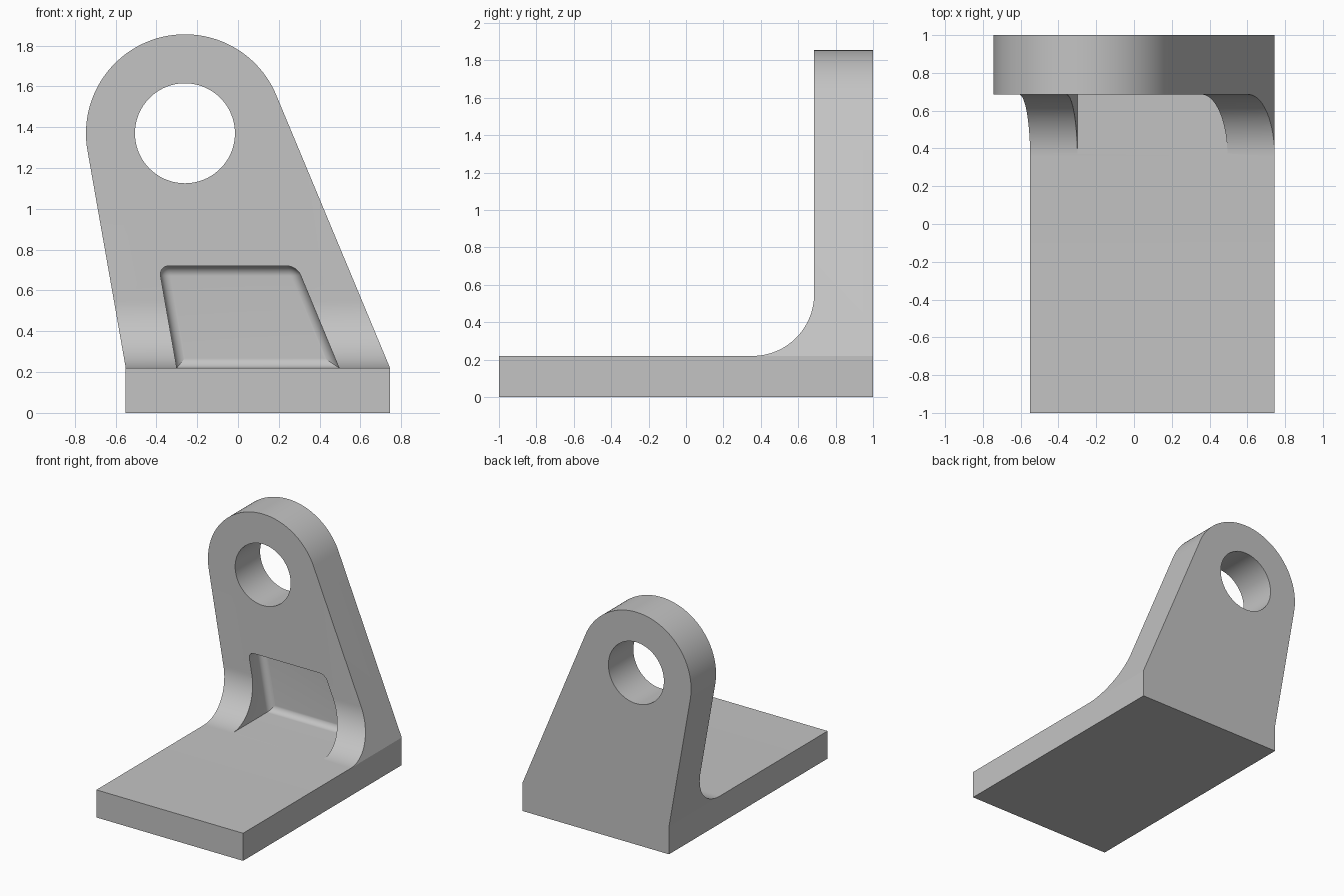
import bpy, bmesh
from math import sin, cos, acos, atan2, hypot, pi, radians
from mathutils import Vector

cube = bpy.data.objects.get("Cube")
if cube:
    bpy.data.objects.remove(cube, do_unlink=True)

BASE_TOP = 0.22
LEFT, RIGHT = -0.55, 0.745
PLATE_FRONT = 0.685
FILLET = 0.33
EYE = (-0.26, 1.37)
EYE_R, HOLE_R = 0.485, 0.245


def arc(centre, radius, start, end, steps):
    angles = [start + (end - start) * i / steps for i in range(steps + 1)]
    return [(centre[0] + radius * cos(a), centre[1] + radius * sin(a)) for a in angles]


def tangent_angle(point, side):
    """Angle on the eye circle where the line from point touches it."""
    dx, dz = point[0] - EYE[0], point[1] - EYE[1]
    return atan2(dz, dx) + side * acos(EYE_R / hypot(dx, dz))


def prism(name, points, axis, start, end, edge_rule=None, radius=0.05):
    """Extrude a 2D outline along x or y, optionally rounding chosen edges."""
    bm = bmesh.new()
    place = (lambda p, d: (d, p[0], p[1])) if axis == "x" else (lambda p, d: (p[0], d, p[1]))
    face = bm.faces.new([bm.verts.new(place(p, start)) for p in points])
    out = bmesh.ops.extrude_face_region(bm, geom=[face])
    step = Vector(place((0, 0), end - start))
    moved = [v for v in out["geom"] if isinstance(v, bmesh.types.BMVert)]
    bmesh.ops.translate(bm, verts=moved, vec=step)
    bmesh.ops.recalc_face_normals(bm, faces=bm.faces)
    if edge_rule:
        edges = [e for e in bm.edges if edge_rule(*[v.co for v in e.verts])]
        bmesh.ops.bevel(bm, geom=edges, offset=radius, segments=14,
                        profile=0.5, affect="EDGES", clamp_overlap=False)
        bmesh.ops.recalc_face_normals(bm, faces=bm.faces)
    mesh = bpy.data.meshes.new(name)
    bm.to_mesh(mesh)
    bm.free()
    obj = bpy.data.objects.new(name, mesh)
    bpy.context.collection.objects.link(obj)
    return obj


def combine(target, tool, operation):
    mod = target.modifiers.new(tool.name, "BOOLEAN")
    mod.operation, mod.object, mod.solver = operation, tool, "EXACT"
    tool.hide_render = True
    bpy.context.view_layer.objects.active = target
    bpy.ops.object.modifier_apply(modifier=mod.name)
    bpy.data.objects.remove(tool, do_unlink=True)


# Front outline: straight base, tapered sides, round eye
right_foot, left_foot = (RIGHT, BASE_TOP), (LEFT, BASE_TOP)
a0 = tangent_angle(right_foot, 1)
a1 = tangent_angle(left_foot, -1) % (2 * pi)
outline = [(LEFT, 0), (RIGHT, 0), right_foot, *arc(EYE, EYE_R, a0, a1, 56), left_foot]
bracket = prism("bracket", outline, "y", -1, 1)

# Side profile: L shape with a large inner fillet
bend = arc((PLATE_FRONT - FILLET, BASE_TOP + FILLET), FILLET, 0, -pi / 2, 28)
side = [(-1.1, -0.1), (1, -0.1), (1, 2), (PLATE_FRONT, 2), *bend, (-1.1, BASE_TOP)]
side[0], side[-1] = (-1, -0.1), (-1, BASE_TOP)
combine(bracket, prism("side_profile", side, "x", -1, 1), "INTERSECT")

# Eye hole
hole = arc(EYE, HOLE_R, 0, 2 * pi, 96)[:-1]
combine(bracket, prism("hole_cutter", hole, "y", 0.4, 1.2), "DIFFERENCE")

# Pocket through the fillet, half way into the plate, with rounded inner edges
POCKET_BACK, POCKET_TOP = 0.84, 0.72


def pocket_edge(a, b):
    at_back = min(a.y, b.y) > POCKET_BACK - 0.01
    along_top = min(a.z, b.z) > POCKET_TOP - 0.01 and abs(a.y - b.y) > 0.1
    return at_back or along_top


floor = BASE_TOP + 0.0005
pocket = [(-0.3, floor), (0.495, floor), (0.288, POCKET_TOP), (-0.388, POCKET_TOP)]
combine(bracket, prism("pocket_cutter", pocket, "y", 0.1, POCKET_BACK, pocket_edge), "DIFFERENCE")

# Plain grey finish
grey = bpy.data.materials.new("plain grey")
grey.use_nodes = True
colour = (0.55, 0.55, 0.55, 1)
grey.diffuse_color = colour
grey.node_tree.nodes["Principled BSDF"].inputs["Base Color"].default_value = colour
bracket.data.materials.clear()
bracket.data.materials.append(grey)

bpy.ops.object.select_all(action="DESELECT")
bracket.select_set(True)
bpy.context.view_layer.objects.active = bracket
bpy.ops.object.shade_smooth_by_angle(angle=radians(8))
